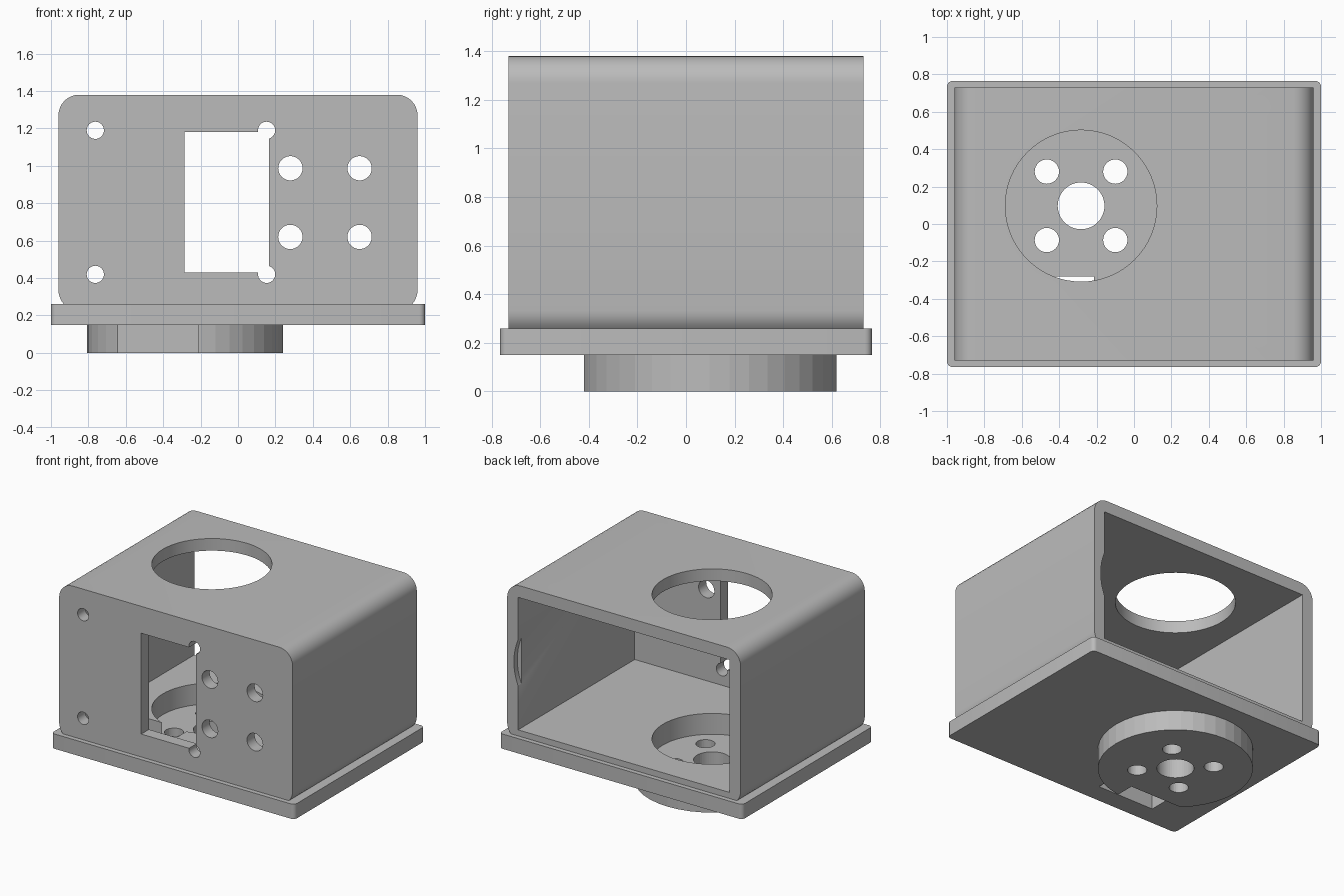
import bpy, bmesh, math
from mathutils import Matrix, Vector

old = bpy.data.objects.get("Cube")
if old:
    bpy.data.objects.remove(old, do_unlink=True)

grey = bpy.data.materials.new("plain grey")
grey.use_nodes = True
grey.diffuse_color = (0.5, 0.5, 0.5, 1)
grey.node_tree.nodes["Principled BSDF"].inputs["Base Color"].default_value = (0.5, 0.5, 0.5, 1)


def finish(name, bm):
    mesh = bpy.data.meshes.new(name)
    bm.to_mesh(mesh)
    bm.free()
    mesh.materials.append(grey)
    ob = bpy.data.objects.new(name, mesh)
    bpy.context.collection.objects.link(ob)
    return ob


def block(name, lo, hi, radius=0, axis=None, segments=8):
    """Box between two corners, optionally rounded along one axis."""
    lo, hi = Vector(lo), Vector(hi)
    bm = bmesh.new()
    bmesh.ops.create_cube(bm, size=1)
    bmesh.ops.scale(bm, vec=hi - lo, verts=bm.verts)
    bmesh.ops.translate(bm, vec=(lo + hi) / 2, verts=bm.verts)
    if radius:
        edges = [e for e in bm.edges
                 if abs((e.verts[0].co - e.verts[1].co).normalized()[axis]) > 0.9]
        bmesh.ops.bevel(bm, geom=edges, offset=radius, segments=segments,
                        profile=0.5, affect='EDGES')
    return finish(name, bm)


def cylinder(name, centre, radius, depth, axis="z", sides=48):
    bm = bmesh.new()
    bmesh.ops.create_cone(bm, cap_ends=True, segments=sides, radius1=radius,
                          radius2=radius, depth=depth)
    if axis == "y":
        bmesh.ops.rotate(bm, matrix=Matrix.Rotation(math.pi / 2, 3, 'X'), verts=bm.verts)
    bmesh.ops.translate(bm, vec=centre, verts=bm.verts)
    return finish(name, bm)


def combine(target, tool, operation='DIFFERENCE'):
    """Apply one boolean and discard its tool."""
    mod = target.modifiers.new("cut", 'BOOLEAN')
    mod.operation = operation
    mod.solver = 'EXACT'
    mod.object = tool
    bpy.context.view_layer.objects.active = target
    bpy.ops.object.modifier_apply(modifier=mod.name)
    bpy.data.objects.remove(tool, do_unlink=True)


# Rounded housing standing on a wider base plate
housing = block("housing", (-0.96, -0.73, 0.225), (0.96, 0.73, 1.38), 0.11, 1)
plate = block("base_plate", (-1, -0.765, 0.15), (1, 0.765, 0.26), 0.03, 2, 4)
combine(housing, plate, 'UNION')

# Hollow interior, open at the back
combine(housing, block("cavity", (-0.87, -0.64, 0.305), (0.87, 0.9, 1.29)))

# Round opening in the roof and matching one in the floor
HUB = (-0.283, 0.097)
for z in (1.35, 0.2):
    combine(housing, cylinder("round_opening", (*HUB, z), 0.405, 0.3, sides=64))

# Front window with screw holes and the square hole pattern
combine(housing, block("window", (-0.285, -0.9, 0.43), (0.165, -0.5, 1.18)))
for z in (0.42, 1.19):
    for x in (-0.763, 0.153):
        combine(housing, cylinder("screw_hole", (x, -0.7, z), 0.046, 0.4, "y", 32))
for x in (0.28, 0.65):
    for z in (0.62, 0.987):
        combine(housing, cylinder("mount_hole", (x, -0.7, z), 0.065, 0.4, "y", 32))

# Shallow curved rebate in the rim of the open back
combine(housing, cylinder("rim_rebate", (0.465, 0.79, 0.803), 0.44, 0.2, "y", 64))

# Hub disc below the base, drilled with one centre and four outer holes
disc = cylinder("hub_disc", (*HUB, 0.075), 0.523, 0.15, sides=40)
combine(disc, cylinder("centre_hole", (*HUB, 0.075), 0.125, 0.4))
for sx in (-1, 1):
    for sy in (-1, 1):
        spot = (HUB[0] + sx * 0.183, HUB[1] + sy * 0.183, 0.075)
        combine(disc, cylinder("hub_hole", spot, 0.065, 0.4, sides=32))

# Slot running through both the floor and the disc
for part in (housing, disc):
    combine(part, block("slot", (-0.68, -0.62, -0.1), (-0.213, -0.28, 0.4)))

# Smooth the rounded housing, leave the disc faceted
bpy.ops.object.select_all(action='DESELECT')
housing.select_set(True)
bpy.context.view_layer.objects.active = housing
bpy.ops.object.shade_smooth_by_angle(angle=math.radians(30))
